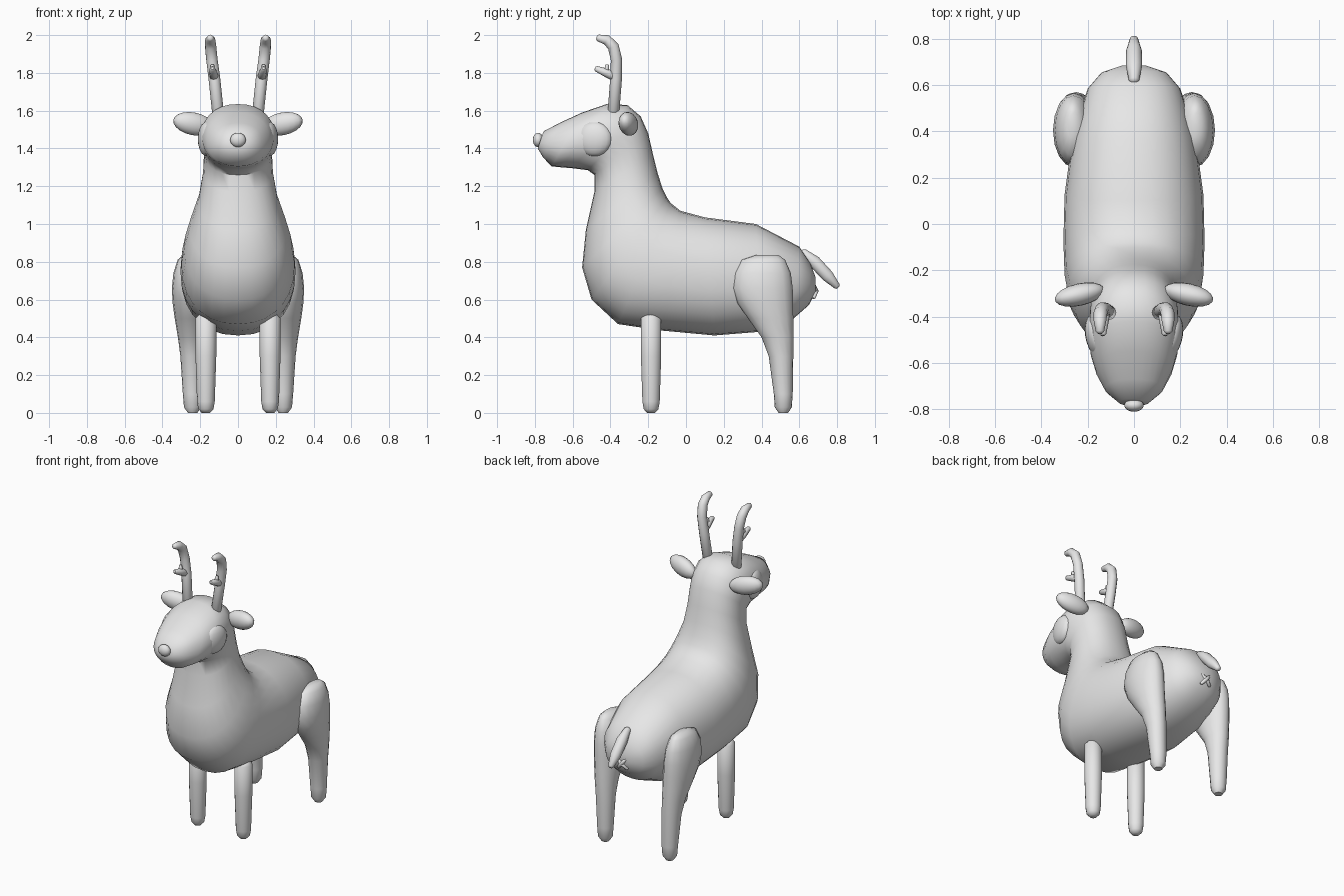
import bpy, bmesh, math
from mathutils import Vector, Matrix

if "Cube" in bpy.data.objects:
    bpy.data.objects.remove(bpy.data.objects["Cube"], do_unlink=True)

grey = bpy.data.materials.new("plain_grey")
grey.use_nodes = True
grey.diffuse_color = (0.8, 0.8, 0.8, 1)
grey.node_tree.nodes["Principled BSDF"].inputs["Base Color"].default_value = (0.8, 0.8, 0.8, 1)


def finish(name, bm, angle=50):
    bmesh.ops.recalc_face_normals(bm, faces=bm.faces)
    mesh = bpy.data.meshes.new(name)
    bm.to_mesh(mesh)
    bm.free()
    obj = bpy.data.objects.new(name, mesh)
    bpy.context.collection.objects.link(obj)
    mesh.materials.append(grey)
    bpy.ops.object.select_all(action="DESELECT")
    obj.select_set(True)
    bpy.context.view_layer.objects.active = obj
    bpy.ops.object.shade_smooth_by_angle(angle=math.radians(angle))
    return obj


def loft(name, rings, sides=16, power=1.0):
    """Skin rings given as (centre, first half-axis, second half-axis)."""
    bm = bmesh.new()

    def bend(t):
        return math.copysign(abs(t) ** power, t)

    loops = []
    for c, u, v in rings:
        angles = [math.tau * i / sides for i in range(sides)]
        loops.append([bm.verts.new(c + u * bend(math.cos(a)) + v * bend(math.sin(a)))
                      for a in angles])
    for low, high in zip(loops, loops[1:]):
        for i in range(sides):
            j = (i + 1) % sides
            bm.faces.new((low[i], low[j], high[j], high[i]))
    bm.faces.new(loops[0])
    bm.faces.new(loops[-1])
    return finish(name, bm)


def tube(name, path, sides=10):
    """Round tube through (x, y, z, radius) points with rounded ends."""
    pts = [Vector(p[:3]) for p in path]
    rad = [p[3] for p in path]
    d0, d1 = (pts[0] - pts[1]).normalized(), (pts[-1] - pts[-2]).normalized()
    pts = [pts[0] + d0 * rad[0] * 0.5] + pts + [pts[-1] + d1 * rad[-1] * 0.5]
    rad = [rad[0] * 0.55] + rad + [rad[-1] * 0.55]
    rings = []
    for i, p in enumerate(pts):
        d = (pts[min(i + 1, len(pts) - 1)] - pts[max(i - 1, 0)]).normalized()
        side = Vector((1, 0, 0)) if abs(d.x) < 0.8 else Vector((0, 1, 0))
        u = (side - d * side.dot(d)).normalized()
        rings.append((p, u * rad[i], d.cross(u) * rad[i]))
    return loft(name, rings, sides)


def ellipsoid(name, centre, radii, turn=(0, 0, 0)):
    bm = bmesh.new()
    bmesh.ops.create_uvsphere(bm, u_segments=18, v_segments=10, radius=1)
    rot = Matrix.Rotation(turn[2], 4, "Z") @ Matrix.Rotation(turn[1], 4, "Y")
    bm.transform(Matrix.Translation(centre) @ rot @ Matrix.Diagonal((*radii, 1)))
    return finish(name, bm)


# Body, neck and head: back edge (y, z), front edge (y, z), half width
spine = [
    (.685, .72, .685, .64, .05), (.66, .79, .65, .57, .14), (.60, .88, .57, .50, .20),
    (.37, 1.0, .40, .43, .265), (.10, 1.035, .15, .41, .30), (-.03, 1.07, -.12, .435, .305),
    (-.08, 1.11, -.36, .47, .30), (-.10, 1.14, -.50, .60, .285), (-.125, 1.19, -.55, .77, .255),
    (-.15, 1.27, -.53, .97, .21), (-.175, 1.37, -.485, 1.17, .185), (-.20, 1.48, -.485, 1.26, .18),
    (-.24, 1.57, -.52, 1.285, .19), (-.31, 1.63, -.60, 1.295, .195), (-.42, 1.635, -.66, 1.30, .19),
    (-.55, 1.59, -.71, 1.305, .165), (-.67, 1.535, -.755, 1.35, .125), (-.755, 1.49, -.785, 1.40, .065),
]
body = []
for ay, az, by, bz, w in spine:
    a, b = Vector((0, ay, az)), Vector((0, by, bz))
    body.append(((a + b) / 2, (a - b) / 2, Vector((w, 0, 0))))
loft("body", body, 28, 0.9)

ellipsoid("nose", (0, -.783, 1.445), (.042, .028, .038))

# Tail and the small cross-shaped rump mark
tube("tail", [(0, .62, .85, .022), (0, .68, .80, .035), (0, .75, .725, .034), (0, .80, .67, .018)])
for n, (dx, dz) in enumerate(((.035, .03), (-.03, .035))):
    tube(f"rump_mark_{n + 1}", [(-dx, .675, .645 - dz, .010), (0, .69, .645, .013),
                                (dx, .675, .645 + dz, .010)], 8)

# Haunch and hind leg: height, centre y, half depth, centre x, half width
haunch = [
    (.835, .43, .06, .265, .025), (.81, .41, .115, .265, .055), (.74, .405, .15, .262, .08),
    (.66, .405, .16, .26, .09), (.58, .42, .147, .258, .088), (.50, .448, .12, .255, .08),
    (.40, .485, .085, .25, .068), (.30, .503, .065, .245, .06), (.10, .515, .05, .24, .052),
    (.03, .515, .045, .24, .046), (0, .515, .025, .24, .025),
]

for label, s in (("left", 1), ("right", -1)):
    loft(f"{label}_hind_leg", [(Vector((s * x, y, z)), Vector((rx, 0, 0)), Vector((0, ry, 0)))
                               for z, y, ry, x, rx in haunch])
    tube(f"{label}_front_leg", [(s * .17, -.185, .50, .055), (s * .17, -.185, .30, .055),
                                (s * .17, -.185, .06, .047), (s * .17, -.185, .02, .04)], 14)
    ellipsoid(f"{label}_eye", (s * .165, -.485, 1.45), (.045, .095, .092), (0, 0, -s * .2))
    ellipsoid(f"{label}_ear", (s * .235, -.305, 1.53), (.112, .048, .06), (0, -s * .2, -s * .22))
    # Antler beam with a forward prong and a small spur
    tube(f"{label}_antler", [(s * .105, -.385, 1.58, .031), (s * .125, -.37, 1.77, .031),
                             (s * .138, -.368, 1.87, .03), (s * .145, -.385, 1.94, .03),
                             (s * .147, -.42, 1.975, .027), (s * .147, -.465, 1.985, .018)], 12)
    tube(f"{label}_antler_prong", [(s * .125, -.37, 1.775, .024), (s * .132, -.42, 1.80, .023),
                                   (s * .135, -.475, 1.822, .015)], 8)
    tube(f"{label}_antler_spur", [(s * .132, -.42, 1.80, .015), (s * .136, -.418, 1.84, .01)], 8)
